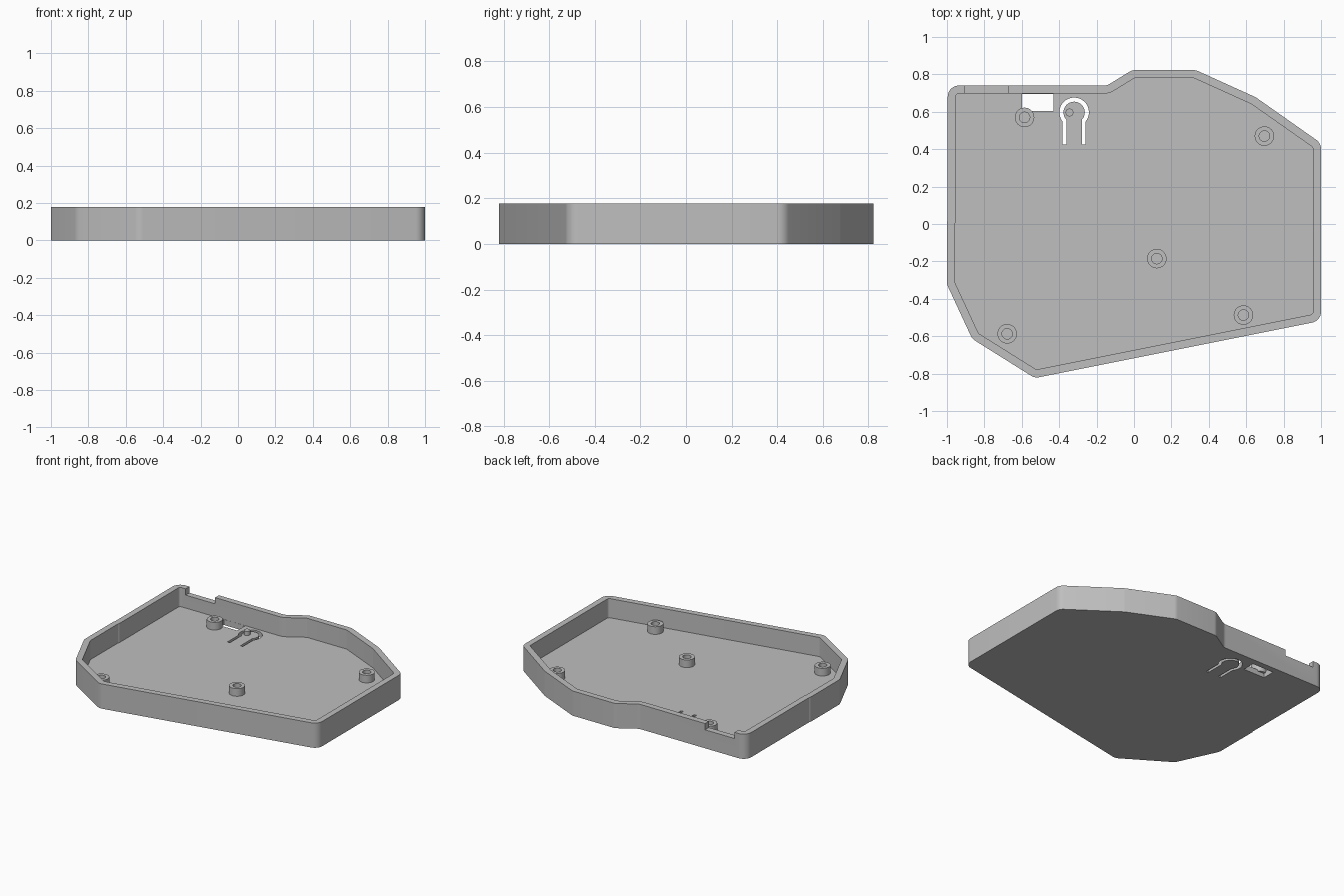
import bpy
import bmesh
import math
from mathutils import Vector

HEIGHT, FLOOR, WALL, RADIUS = 0.178, 0.04, 0.043, 0.06

if "Cube" in bpy.data.objects:
    bpy.data.objects.remove(bpy.data.objects["Cube"], do_unlink=True)

grey = bpy.data.materials.new("plain grey")
grey.use_nodes = True
colour = (0.52, 0.52, 0.52, 1)
grey.diffuse_color = colour
grey.node_tree.nodes["Principled BSDF"].inputs["Base Color"].default_value = colour


def make_object(name, bm):
    bmesh.ops.recalc_face_normals(bm, faces=bm.faces)
    mesh = bpy.data.meshes.new(name)
    bm.to_mesh(mesh)
    bm.free()
    mesh.materials.append(grey)
    obj = bpy.data.objects.new(name, mesh)
    bpy.context.collection.objects.link(obj)
    return obj


def loft(name, loops):
    """Closed skin through equal-length loops, capped at both ends."""
    bm = bmesh.new()
    rings = [[bm.verts.new(p) for p in loop] for loop in loops]
    n = len(rings[0])
    for a, b in zip(rings, rings[1:]):
        for i in range(n):
            j = (i + 1) % n
            bm.faces.new((a[i], a[j], b[j], b[i]))
    bm.faces.new(rings[0][::-1])
    bm.faces.new(rings[-1])
    return make_object(name, bm)


def at_height(points, z):
    return [(p[0], p[1], z) for p in points]


def outline(corners, inset):
    """Counter-clockwise outline moved inward, with concentric rounded corners."""
    result = []
    for i, (x, y, rounded) in enumerate(corners):
        p = Vector((x, y))
        before = Vector(corners[i - 1][:2])
        after = Vector(corners[(i + 1) % len(corners)][:2])
        d0, d1 = (p - before).normalized(), (after - p).normalized()
        n0, n1 = Vector((-d0.y, d0.x)), Vector((-d1.y, d1.x))
        bisector = (n0 + n1) / (1 + n0.dot(n1))
        if not rounded:
            result.append(p + bisector * inset)
            continue
        turn = math.atan2(d0.x * d1.y - d0.y * d1.x, d0.dot(d1))
        side = 1 if turn > 0 else -1
        centre = p + bisector * RADIUS * side
        radius = RADIUS - inset * side
        start = math.atan2(-n0.y * side, -n0.x * side)
        steps = max(2, math.ceil(abs(turn) / math.radians(10)))
        for k in range(steps + 1):
            a = start + turn * k / steps
            result.append(centre + radius * Vector((math.cos(a), math.sin(a))))
    return result


def circle(x, y, r, n=32):
    return [(x + r * math.cos(math.tau * k / n), y + r * math.sin(math.tau * k / n))
            for k in range(n)]


def box(x0, x1, y0, y1):
    return [(x0, y0), (x1, y0), (x1, y1), (x0, y1)]


def cut(target, points, z0, z1):
    """Subtract a vertical prism from the target."""
    cutter = loft("cutter", [at_height(points, z0), at_height(points, z1)])
    cutter.hide_render = True
    mod = target.modifiers.new("cut", "BOOLEAN")
    mod.operation, mod.solver, mod.object = "DIFFERENCE", "EXACT", cutter
    graph = bpy.context.evaluated_depsgraph_get()
    mesh = bpy.data.meshes.new_from_object(target.evaluated_get(graph))
    target.modifiers.clear()
    target.data = mesh
    bpy.data.objects.remove(cutter, do_unlink=True)


# Tray: floor and wall in one shell
corners = [
    (-0.996, 0.74, True), (-0.996, 0.02, False), (-1, 0.012, False),
    (-1, -0.323, True), (-0.865, -0.614, True), (-0.53, -0.824, True),
    (1, -0.518, True), (1, 0.432, True), (0.65, 0.678, True),
    (0.33, 0.823, True), (-0.01, 0.823, True), (-0.145, 0.74, True),
]
outer, inner = outline(corners, 0), outline(corners, WALL)
tray = loft("tray", [at_height(outer, 0), at_height(outer, HEIGHT),
                     at_height(inner, HEIGHT), at_height(inner, FLOOR)])

# Notch in the back wall and window in the floor
cut(tray, box(-0.905, -0.67, 0.65, 0.8), HEIGHT - 0.045, HEIGHT + 0.1)
cut(tray, box(-0.6, -0.43, 0.605, 0.696), -0.1, FLOOR + 0.05)

# Slot that frees a round-ended spring button
BX, BY, FOOT = -0.32, 0.597, 0.425


def keyhole(radius, half_width):
    a = math.acos(half_width / radius)
    arc = []
    for k in range(25):
        t = math.pi + a - (math.pi + 2 * a) * k / 24
        arc.append((BX + radius * math.cos(t), BY + radius * math.sin(t)))
    return [(BX - half_width, FOOT)] + arc + [(BX + half_width, FOOT)]


slot = keyhole(0.079, 0.0615) + keyhole(0.057, 0.042)[::-1]
cut(tray, slot, -0.1, FLOOR + 0.05)
parts = [tray]

# Peg on the spring button
peg = circle(-0.345, 0.596, 0.021)
parts.append(loft("button_peg", [at_height(peg, FLOOR - 0.01), at_height(peg, FLOOR + 0.03)]))

# Hollow screw posts
posts = {"back_right": (-0.585, 0.57), "back_left": (0.697, 0.47),
         "middle": (0.122, -0.185), "front_left": (0.585, -0.487),
         "front_right": (-0.678, -0.587)}
for name, (x, y) in posts.items():
    rim, bore = circle(x, y, 0.052), circle(x, y, 0.028)
    top = FLOOR + 0.055
    parts.append(loft("screw_post_" + name, [
        at_height(rim, FLOOR - 0.01), at_height(rim, top),
        at_height(bore, top), at_height(bore, FLOOR + 0.005)]))

# Smooth the rounded corners, keep real edges sharp
bpy.ops.object.select_all(action="DESELECT")
for part in parts:
    part.select_set(True)
bpy.context.view_layer.objects.active = tray
bpy.ops.object.shade_smooth_by_angle(angle=math.radians(20))
